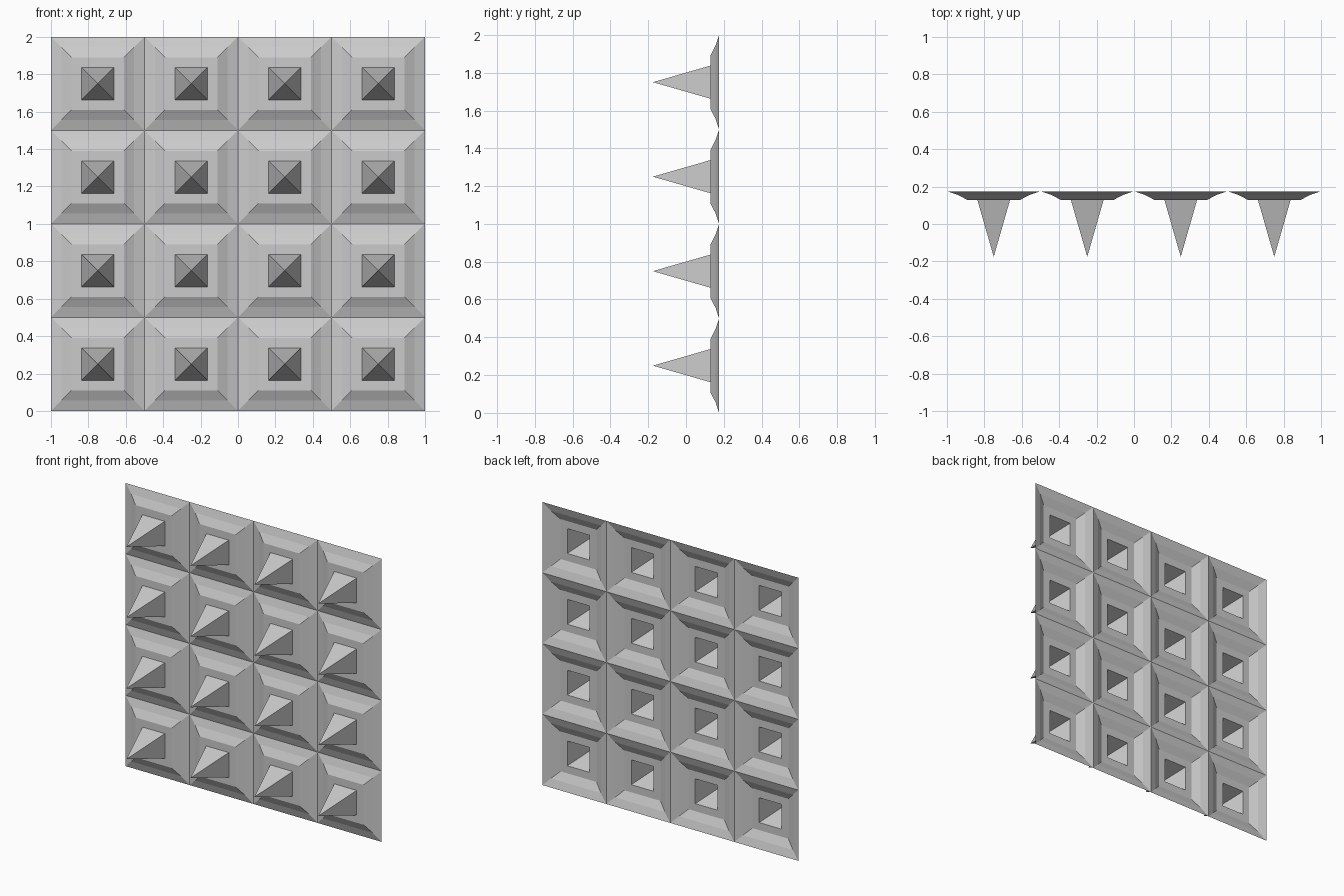
import bpy, bmesh

if "Cube" in bpy.data.objects:
    bpy.data.objects.remove(bpy.data.objects["Cube"])

TILE = 0.5
# Square rings of one tile: (half size, y depth)
BORDER = [(0.25, 0.175), (0.195, 0.157), (0.141, 0.129), (0.0875, 0.129)]
SPIKE_BASE = BORDER[-1]
TIP_Y = -0.175


def ring(bm, half, y):
    """Square loop facing -y, centred on the first (bottom left) tile."""
    c = (-0.75, 0.25)
    return [bm.verts.new((c[0] + sx * half, y, c[1] + sz * half))
            for sx, sz in ((-1, -1), (1, -1), (1, 1), (-1, 1))]


def finish(bm, name):
    """Make the object and repeat it on a 4 x 4 grid."""
    mesh = bpy.data.meshes.new(name)
    bm.to_mesh(mesh)
    bm.free()
    obj = bpy.data.objects.new(name, mesh)
    bpy.context.collection.objects.link(obj)
    for label, step in (("columns", (TILE, 0, 0)), ("rows", (0, 0, TILE))):
        mod = obj.modifiers.new(label, 'ARRAY')
        mod.count = 4
        mod.use_relative_offset = False
        mod.use_constant_offset = True
        mod.constant_offset_displace = step
        mod.use_merge_vertices = True
        mod.merge_threshold = 0.001


# Panel tiles: two-step chamfer around a flat face with a square opening
bm = bmesh.new()
rings = [ring(bm, h, y) for h, y in BORDER]
for outer, inner in zip(rings, rings[1:]):
    for i in range(4):
        j = (i + 1) % 4
        bm.faces.new((outer[i], outer[j], inner[j], inner[i]))
finish(bm, "panel_tiles")

# Spikes: hollow four-sided pyramids, open at the back
bm = bmesh.new()
base = ring(bm, *SPIKE_BASE)
tip = bm.verts.new((-0.75, TIP_Y, 0.25))
for i in range(4):
    bm.faces.new((base[i], base[(i + 1) % 4], tip))
finish(bm, "spikes")
